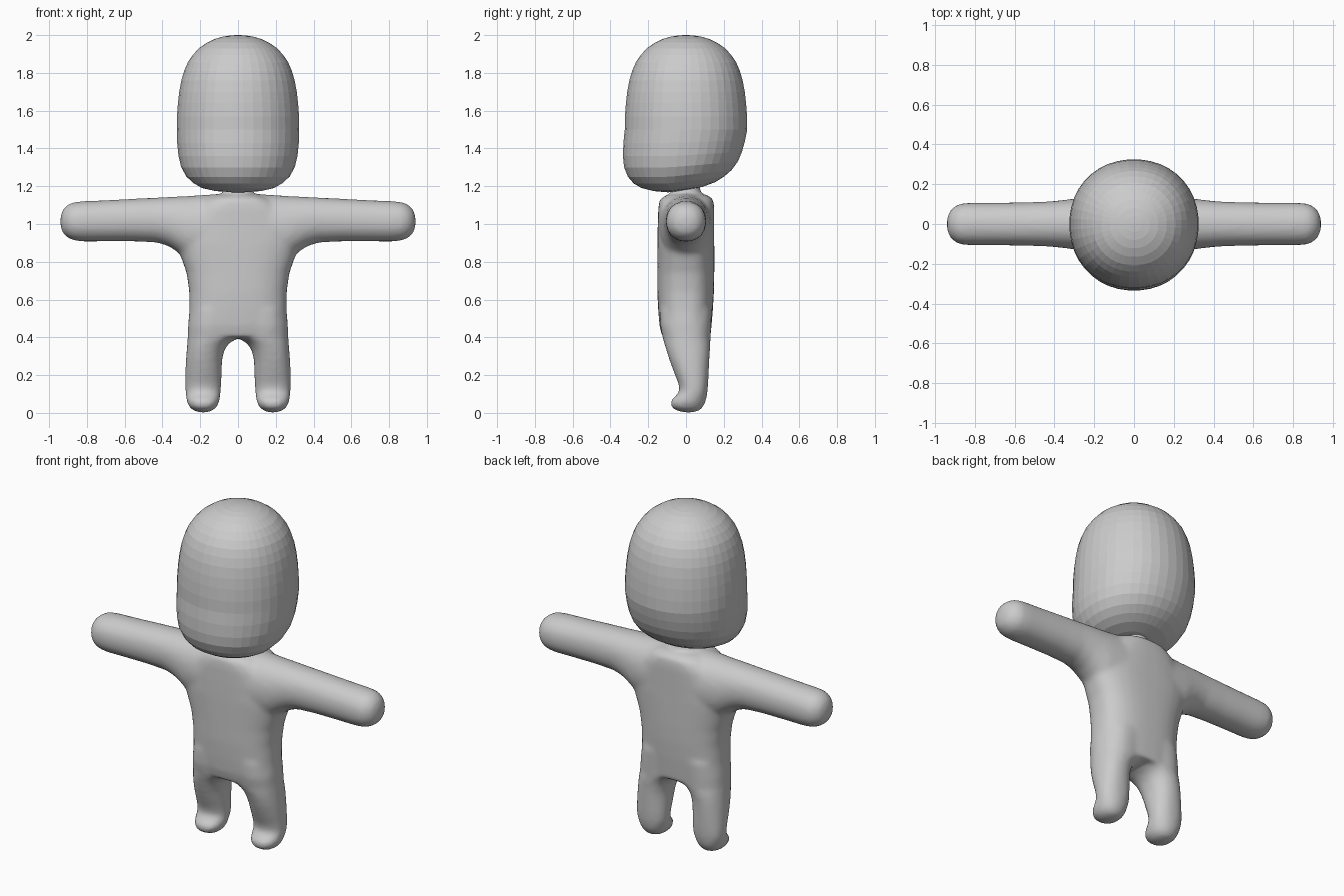
import bpy, bmesh, math
from mathutils import Vector

grey = bpy.data.materials.new("plain grey")
grey.diffuse_color = (0.6, 0.6, 0.6, 1)


def sgnpow(v, p):
    return math.copysign(abs(v) ** p, v)


def loft(bm, rings, place, n=32, power=2.0):
    """Skin rings (pos, centre a, centre b, half a, half b) and cap both ends."""
    loops = []
    for pos, ca, cb, ha, hb in rings:
        loop = []
        for i in range(n):
            t = 2 * math.pi * (i + 0.5) / n
            a = ca + ha * sgnpow(math.cos(t), 2 / power)
            b = cb + hb * sgnpow(math.sin(t), 2 / power)
            loop.append(bm.verts.new(place(pos, a, b)))
        loops.append(loop)
    for lo, hi in zip(loops, loops[1:]):
        for i in range(n):
            j = (i + 1) % n
            bm.faces.new((lo[i], lo[j], hi[j], hi[i]))
    bm.faces.new(loops[0][::-1])
    bm.faces.new(loops[-1])


def finish(bm, name):
    bmesh.ops.recalc_face_normals(bm, faces=bm.faces)
    me = bpy.data.meshes.new(name)
    bm.to_mesh(me)
    bm.free()
    ob = bpy.data.objects.new(name, me)
    bpy.context.collection.objects.link(ob)
    me.materials.append(grey)
    return ob


upright = lambda p, a, b: Vector((a, b, p))
sideways = lambda p, a, b: Vector((p, a, b))

# Head: rounded block whose underside rises toward the back
bm = bmesh.new()
head = [(1.168, .06), (1.174, .13), (1.19, .195), (1.215, .24), (1.25, .275), (1.30, .302),
        (1.36, .316), (1.43, .323), (1.50, .325), (1.57, .324), (1.64, .319), (1.70, .312),
        (1.76, .301), (1.81, .286), (1.855, .267), (1.895, .24), (1.93, .208),
        (1.96, .165), (1.98, .122), (1.992, .08), (1.998, .04), (2.0, .01)]


def head_point(z, x, y):
    low = min(1, max(0, (1.5 - z) / 0.3))
    return Vector((x, y - 0.04 * low, z + low * (0.13 * max(0, y + .05))))


loft(bm, [(z, 0, 0, r, r) for z, r in head], head_point, 40, 2.1)
finish(bm, "head")

# Body: torso, arms, legs and neck fused into one skin
bm = bmesh.new()
# torso: height, half width, front, back
torso = [(.40, .262, -.125, .13), (.46, .265, -.14, .135), (.54, .258, -.147, .142),
         (.64, .258, -.152, .148), (.74, .272, -.152, .15), (.82, .30, -.152, .15),
         (.90, .33, -.152, .15), (1.0, .31, -.15, .15), (1.08, .25, -.147, .15),
         (1.13, .18, -.14, .145), (1.155, .12, -.10, .11)]
loft(bm, [(z, 0, (f + k) / 2, w, (k - f) / 2) for z, w, f, k in torso], upright, 40, 2.6)
loft(bm, [(1.10, 0, 0, .09, .09), (1.16, 0, 0, .075, .075), (1.22, 0, 0, .075, .075)], upright)

# arm: distance out, bottom, top, half depth
arm = [(0, .80, 1.162, .145), (.1, .80, 1.16, .143), (.2, .80, 1.153, .138),
       (.27, .815, 1.148, .132), (.32, .852, 1.146, .125), (.37, .884, 1.143, .119),
       (.43, .902, 1.14, .113), (.55, .908, 1.134, .109), (.70, .908, 1.126, .107),
       (.82, .907, 1.121, .107), (.87, .913, 1.116, .103), (.90, .926, 1.104, .09),
       (.925, .948, 1.08, .066), (.937, .975, 1.053, .039), (.94, 1.0, 1.028, .014)]
# leg: height, inner, outer, front, back
leg = [(.002, .165, .205, -.01, .04), (.012, .135, .235, -.05, .07), (.03, .113, .257, -.078, .09),
       (.05, .102, .268, -.085, .10), (.07, .097, .273, -.078, .107), (.09, .094, .276, -.055, .111),
       (.115, .091, .279, -.032, .114), (.16, .088, .28, -.042, .118), (.22, .086, .279, -.066, .121),
       (.28, .084, .276, -.088, .124), (.33, .073, .272, -.104, .127), (.36, .055, .269, -.113, .129),
       (.38, .032, .268, -.119, .13), (.39, .005, .267, -.122, .13), (.46, 0, .264, -.137, .134),
       (.55, 0, .25, -.14, .138)]
for s in (-1, 1):
    loft(bm, [(s * x, 0, (lo + hi) / 2, d, (hi - lo) / 2) for x, lo, hi, d in arm],
         sideways, 32, 2.15)
    loft(bm, [(z, s * (i + o) / 2, (f + k) / 2, (o - i) / 2, (k - f) / 2)
              for z, i, o, f, k in leg], upright, 32, 2.2)
body = finish(bm, "body")

# fuse and soften the joins
remesh = body.modifiers.new("fuse", 'REMESH')
remesh.mode = 'VOXEL'
remesh.voxel_size = 0.014
remesh.use_smooth_shade = True
soften = body.modifiers.new("soften", 'SMOOTH')
soften.factor = 0.5
soften.iterations = 8
